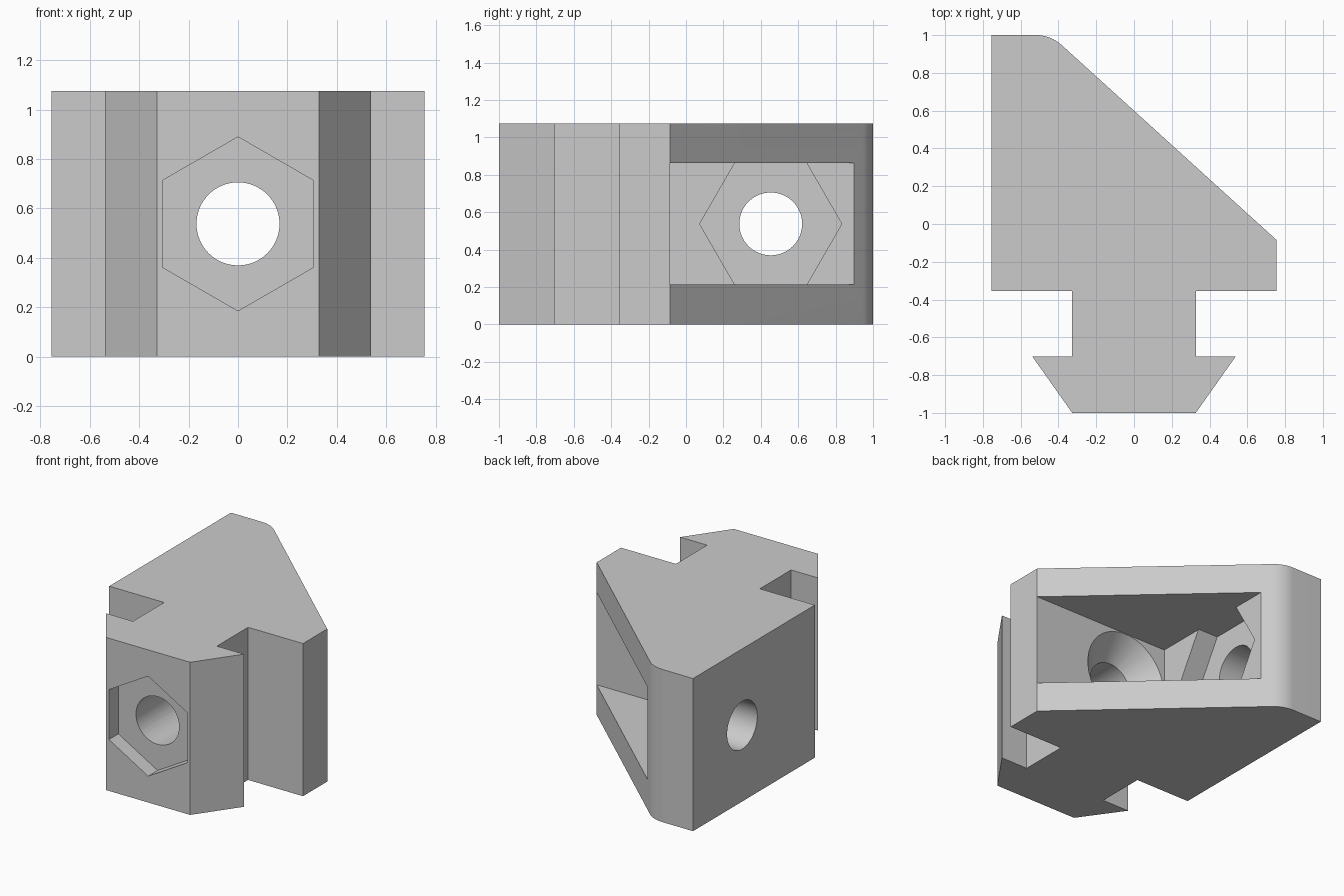
import bpy, bmesh, math
from mathutils import Vector

cube = bpy.data.objects.get("Cube")
if cube:
    bpy.data.objects.remove(cube, do_unlink=True)

HEIGHT = 1.075
MID = HEIGHT / 2
WALL_X, WALL_Y = -0.33, -0.085   # inner walls of the pocket

grey = bpy.data.materials.new("light_grey")
grey.use_nodes = True
grey.diffuse_color = (0.6, 0.6, 0.6, 1)
grey.node_tree.nodes["Principled BSDF"].inputs["Base Color"].default_value = (0.6, 0.6, 0.6, 1)


def fillet(before, corner, after, radius, steps=8):
    """Points of a round that replaces a profile corner."""
    c = Vector(corner)
    a, b = (Vector(before) - c).normalized(), (Vector(after) - c).normalized()
    half = a.angle(b) / 2
    centre = c + (a + b).normalized() * radius / math.sin(half)
    start = c + a * radius / math.tan(half) - centre
    end = c + b * radius / math.tan(half) - centre
    return [centre + start.lerp(end, i / steps).normalized() * radius for i in range(steps + 1)]


def rod(name, axis, start, end, across, radius, sides=64, end_radius=None):
    """Cutter along x or y, running from start (high) to end (low) at height MID."""
    centre = (start + end) / 2
    if axis == "y":
        loc, rot = (across, centre, MID), (math.pi / 2, 0, 0)
    else:
        loc, rot = (centre, across, MID), (0, -math.pi / 2, 0)
    bpy.ops.mesh.primitive_cone_add(
        vertices=sides, radius1=radius, radius2=radius if end_radius is None else end_radius,
        depth=start - end, location=loc, rotation=rot)
    bpy.context.object.name = name
    return bpy.context.object


def cut(target, cutter):
    mod = target.modifiers.new("cut", "BOOLEAN")
    mod.operation = "DIFFERENCE"
    mod.solver = "EXACT"
    mod.object = cutter
    bpy.ops.object.select_all(action="DESELECT")
    bpy.context.view_layer.objects.active = target
    target.select_set(True)
    bpy.ops.object.modifier_apply(modifier=mod.name)
    bpy.data.objects.remove(cutter, do_unlink=True)


# Body: wedge head, neck and dovetail foot as one extruded profile
back_left, peak, tip = (-0.755, 1), (-0.441, 1), (0.755, -0.085)
foot = [(0.755, -0.355), (0.327, -0.355), (0.327, -0.702), (0.538, -0.702), (0.327, -1)]
outline = [back_left] + [tuple(p) for p in fillet(back_left, peak, tip, 0.2)] + [tip] + foot
outline += [(-x, y) for x, y in reversed(foot)]

bm = bmesh.new()
face = bm.faces.new([bm.verts.new((x, y, 0)) for x, y in outline])
top = bmesh.ops.extrude_face_region(bm, geom=[face])["geom"]
bmesh.ops.translate(bm, vec=(0, 0, HEIGHT),
                    verts=[v for v in top if isinstance(v, bmesh.types.BMVert)])
bmesh.ops.recalc_face_normals(bm, faces=bm.faces)
mesh = bpy.data.meshes.new("bracket_body")
bm.to_mesh(mesh)
bm.free()
body = bpy.data.objects.new("bracket_body", mesh)
bpy.context.collection.objects.link(body)
mesh.materials.append(grey)

# Pocket opening through the slanted face
size = 1.4
bpy.ops.mesh.primitive_cube_add(size=1, location=(WALL_X + size / 2, WALL_Y + size / 2, MID))
pocket = bpy.context.object
pocket.scale = (size, size, 0.65)
bpy.context.view_layer.update()
cut(body, pocket)

# Front bolt: hex recess in the foot, countersink in the pocket, through hole
cut(body, rod("front_hex", "y", -0.895, -1.1, 0, 0.352, 6))
cut(body, rod("countersink", "y", WALL_Y + 0.002, -0.245, 0, 0.324, end_radius=0.166))
cut(body, rod("front_hole", "y", 0.0, -1.1, 0, 0.168))

# Side bolt: hex recess in the pocket wall and through hole
cut(body, rod("side_hex", "x", WALL_X + 0.001, -0.49, 0.453, 0.38, 6))
cut(body, rod("side_hole", "x", -0.2, -1.0, 0.453, 0.168))

# Smooth holes and rounded corner, crisp edges elsewhere
bpy.ops.object.select_all(action="DESELECT")
body.select_set(True)
bpy.context.view_layer.objects.active = body
bpy.ops.object.shade_smooth_by_angle(angle=math.radians(30))
